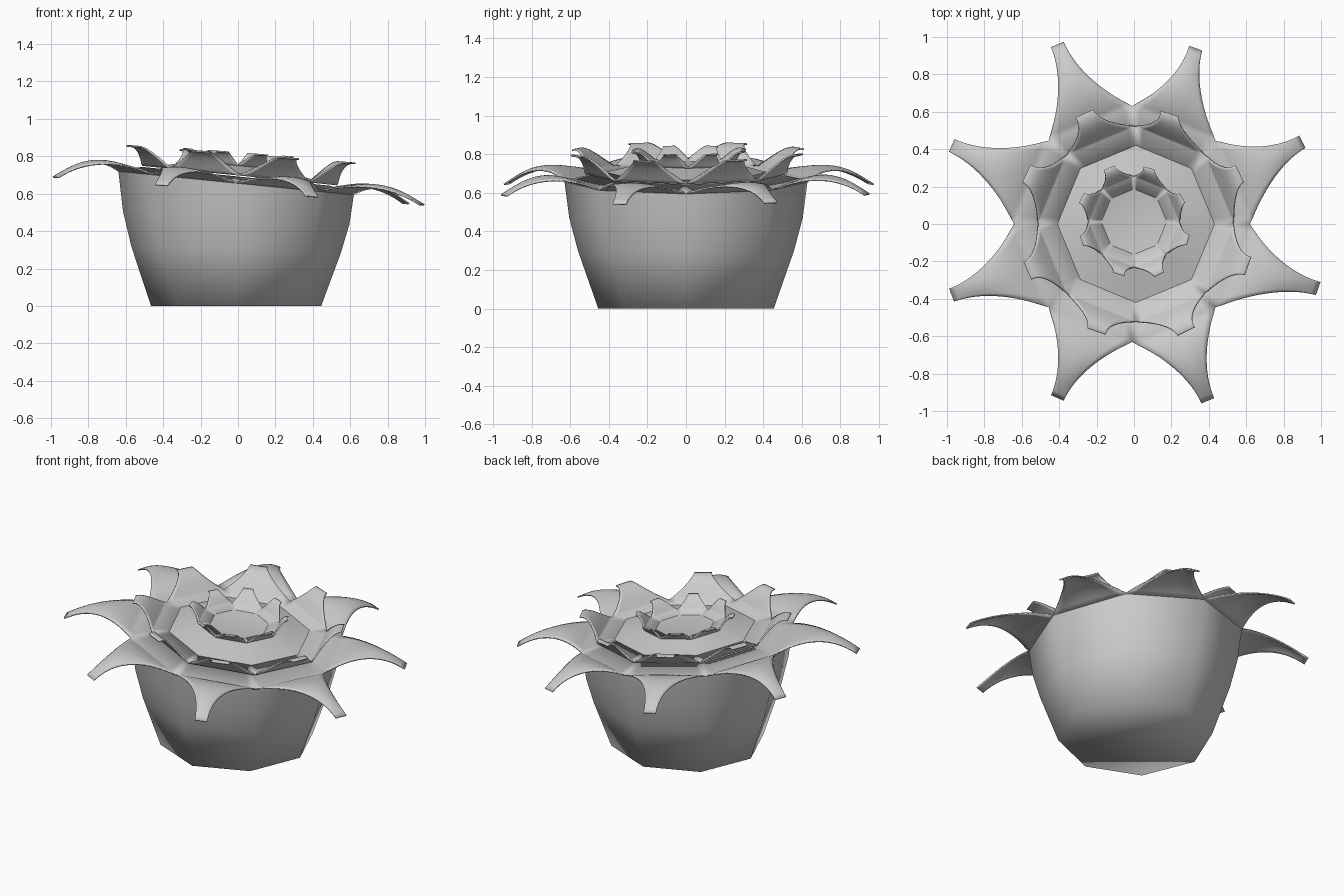
import bpy, bmesh
from math import sin, cos, pi, radians
from mathutils import Vector

if "Cube" in bpy.data.objects:
    bpy.data.objects.remove(bpy.data.objects["Cube"])

SLOPE = 0.10  # the whole top leans down toward +x
N = 8


def ring(bm, r, z, cx=0.0, cy=0.0, tilt=0.0):
    return [bm.verts.new((cx + r * cos(2 * pi * k / N), cy + r * sin(2 * pi * k / N),
                          z - tilt * (cx + r * cos(2 * pi * k / N)))) for k in range(N)]


def bridge(bm, a, b):
    for k in range(N):
        j = (k + 1) % N
        bm.faces.new((a[k], a[j], b[j], b[k]))


def finish(bm, name, angle, thickness=0.0):
    bmesh.ops.remove_doubles(bm, verts=bm.verts, dist=0.0005)
    me = bpy.data.meshes.new(name)
    bm.to_mesh(me)
    bm.free()
    ob = bpy.data.objects.new(name, me)
    bpy.context.collection.objects.link(ob)
    bpy.ops.object.select_all(action='DESELECT')
    ob.select_set(True)
    bpy.context.view_layer.objects.active = ob
    bpy.ops.object.shade_smooth_by_angle(angle=radians(angle))
    if thickness:
        mod = ob.modifiers.new("thickness", 'SOLIDIFY')
        mod.thickness = thickness
        mod.offset = -1


def petal_tier(name, cx, cy, r_valley, z_valley, r_floor, z_floor, tips, half_tip,
               power, lift, arch, fill=False):
    """Octagonal floor whose eight edges flare into curved, narrowing petals."""
    bm = bmesh.new()
    ns, nt = 16, 10
    floor = ring(bm, r_floor, z_floor, cx, cy, SLOPE)
    if fill:
        bm.faces.new(floor)
    rim = [Vector((cx + r_valley * cos(2 * pi * k / N), cy + r_valley * sin(2 * pi * k / N), 0))
           for k in range(N)]
    for k, tip in enumerate(tips):
        a, b = rim[k], rim[(k + 1) % N]
        mid = (a + b) / 2
        half = (b - a).length / 2
        side = (b - a).normalized()
        t_dir = Vector((-tip[1], tip[0], 0)).normalized()
        grid = []
        for i in range(ns + 1):
            s = i / ns
            w = half_tip + (half - half_tip) * (1 - s) ** power
            d = side.lerp(t_dir, s)
            row = []
            for j in range(nt + 1):
                t = 2 * j / nt - 1
                x = mid.x + (tip[0] - mid.x) * s + d.x * t * w
                y = mid.y + (tip[1] - mid.y) * s + d.y * t * w
                z = (z_valley - SLOPE * (1 - 0.25 * s) * x + lift(s)
                     + arch * s * (1 - s) * (1 - t * t))
                row.append(bm.verts.new((x, y, z)))
            grid.append(row)
        for i in range(ns):
            for j in range(nt):
                bm.faces.new((grid[i][j], grid[i + 1][j], grid[i + 1][j + 1], grid[i][j + 1]))
        # floor strip joining the petal base to the inner octagon
        f0, f1 = floor[k], floor[(k + 1) % N]
        inner = [f0] + [bm.verts.new(f0.co.lerp(f1.co, j / nt)) for j in range(1, nt)] + [f1]
        for j in range(nt):
            bm.faces.new((inner[j], grid[0][j], grid[0][j + 1], inner[j + 1]))
    finish(bm, name, 70, 0.008)


# Pot: eight-sided, bulging upward to the slanted rim
bm = bmesh.new()
levels = [ring(bm, 0.455, 0, -0.01), ring(bm, 0.56, 0.30, -0.01, 0, 0.03),
          ring(bm, 0.605, 0.47, -0.01, 0, 0.06), ring(bm, 0.63, 0.66, -0.01, 0, SLOPE)]
for lo, hi in zip(levels, levels[1:]):
    bridge(bm, lo, hi)
bm.faces.new(levels[0][::-1])
finish(bm, "pot", 80)

# Outer petals: rise a little, then droop at the tips; shelf climbs to the middle tier
petal_tier("outer_petals", -0.01, 0, 0.63, 0.663, 0.50, 0.692,
           [(0.90, 0.44), (0.33, 0.94), (-0.41, 0.96), (-0.975, 0.42),
            (-0.975, -0.38), (-0.41, -0.93), (0.395, -0.945), (0.985, -0.345)],
           0.037, 1.9, lambda s: 0.19 * s - 0.235 * s * s, 0.06)

# Middle petals: curl up and level out
petal_tier("middle_petals", 0.01, 0, 0.52, 0.705, 0.42, 0.708,
           [(0.565, 0.27), (0.19, 0.59), (-0.265, 0.59), (-0.575, 0.27),
            (-0.57, -0.25), (-0.2, -0.575), (0.28, -0.575), (0.61, -0.225)],
           0.052, 2.2, lambda s: 0.11 * sin(s * 1.75), 0.0)

# Sloping floor rising from the middle petals to the inner petals
bm = bmesh.new()
bridge(bm, ring(bm, 0.42, 0.708, 0.01, 0, SLOPE), ring(bm, 0.235, 0.752, 0, 0.012, SLOPE))
finish(bm, "middle_floor", 40)

# Inner petals around the centre disk
petal_tier("inner_petals", 0, 0.012, 0.24, 0.757, 0.175, 0.745,
           [(0.26, 0.14), (0.08, 0.30), (-0.135, 0.30), (-0.28, 0.14),
            (-0.28, -0.09), (-0.08, -0.27), (0.135, -0.27), (0.29, -0.085)],
           0.03, 2.0, lambda s: 0.065 * sin(s * 1.75), 0.0, True)
